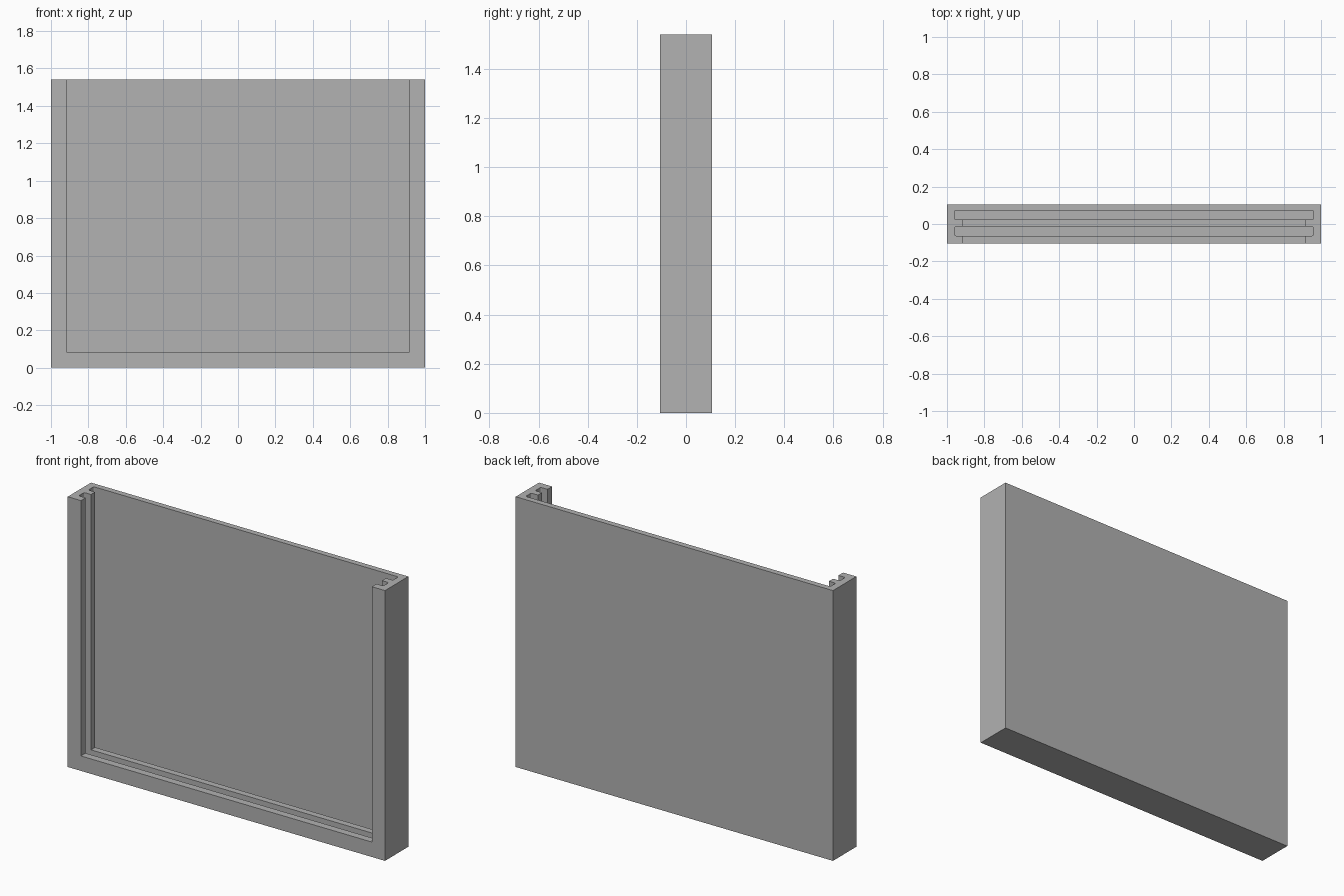
import bpy
import bmesh

default = bpy.data.objects.get("Cube")
if default:
    bpy.data.objects.remove(default, do_unlink=True)

HEIGHT = 1.54
DEPTH = 0.105        # half thickness of the frame
LIP = 0.917          # half width of the opening
SILL = 0.085         # top of the bottom rails
SLOT = 0.96          # half width of the slots
SLOT_FLOOR = 0.042

grey = bpy.data.materials.new("plain grey")
grey.use_nodes = True
colour = (0.445, 0.445, 0.445, 1)
grey.diffuse_color = colour
grey.node_tree.nodes["Principled BSDF"].inputs["Base Color"].default_value = colour


def box(name, half_x, y, z, radius=0):
    """Box centred on x, with optional rounded vertical edges."""
    bm = bmesh.new()
    bmesh.ops.create_cube(bm, size=1)
    for v in bm.verts:
        v.co.x *= 2 * half_x
        v.co.y = y[0] if v.co.y < 0 else y[1]
        v.co.z = z[0] if v.co.z < 0 else z[1]
    if radius:
        upright = [e for e in bm.edges
                   if abs(e.verts[0].co.z - e.verts[1].co.z) > radius]
        bmesh.ops.bevel(bm, geom=upright, offset=radius, segments=3,
                        profile=0.5, affect='EDGES')
    mesh = bpy.data.meshes.new(name)
    bm.to_mesh(mesh)
    bm.free()
    mesh.materials.append(grey)
    obj = bpy.data.objects.new(name, mesh)
    bpy.context.collection.objects.link(obj)
    return obj


def cut(target, cutter):
    """Subtract the cutter, then discard it."""
    cutter.hide_render = True
    mod = target.modifiers.new("cut", 'BOOLEAN')
    mod.operation = 'DIFFERENCE'
    mod.solver = 'EXACT'
    mod.object = cutter
    bpy.context.view_layer.objects.active = target
    bpy.ops.object.modifier_apply(modifier=mod.name)
    bpy.data.objects.remove(cutter, do_unlink=True)


# Solid frame with its back panel
frame = box("slotted_frame", 1, (-DEPTH, DEPTH), (0, HEIGHT))

# Front opening, open at the top
cut(frame, box("opening_cutter", LIP, (-0.2, 0.045), (SILL, HEIGHT + 0.1)))

# Two sliding-panel slots running down the sides and along the bottom
for name, y in (("front", (-0.063, -0.014)), ("rear", (0.023, 0.072))):
    cut(frame, box(name + "_slot_cutter", SLOT, y,
                   (SLOT_FLOOR, HEIGHT + 0.15), radius=0.008))
